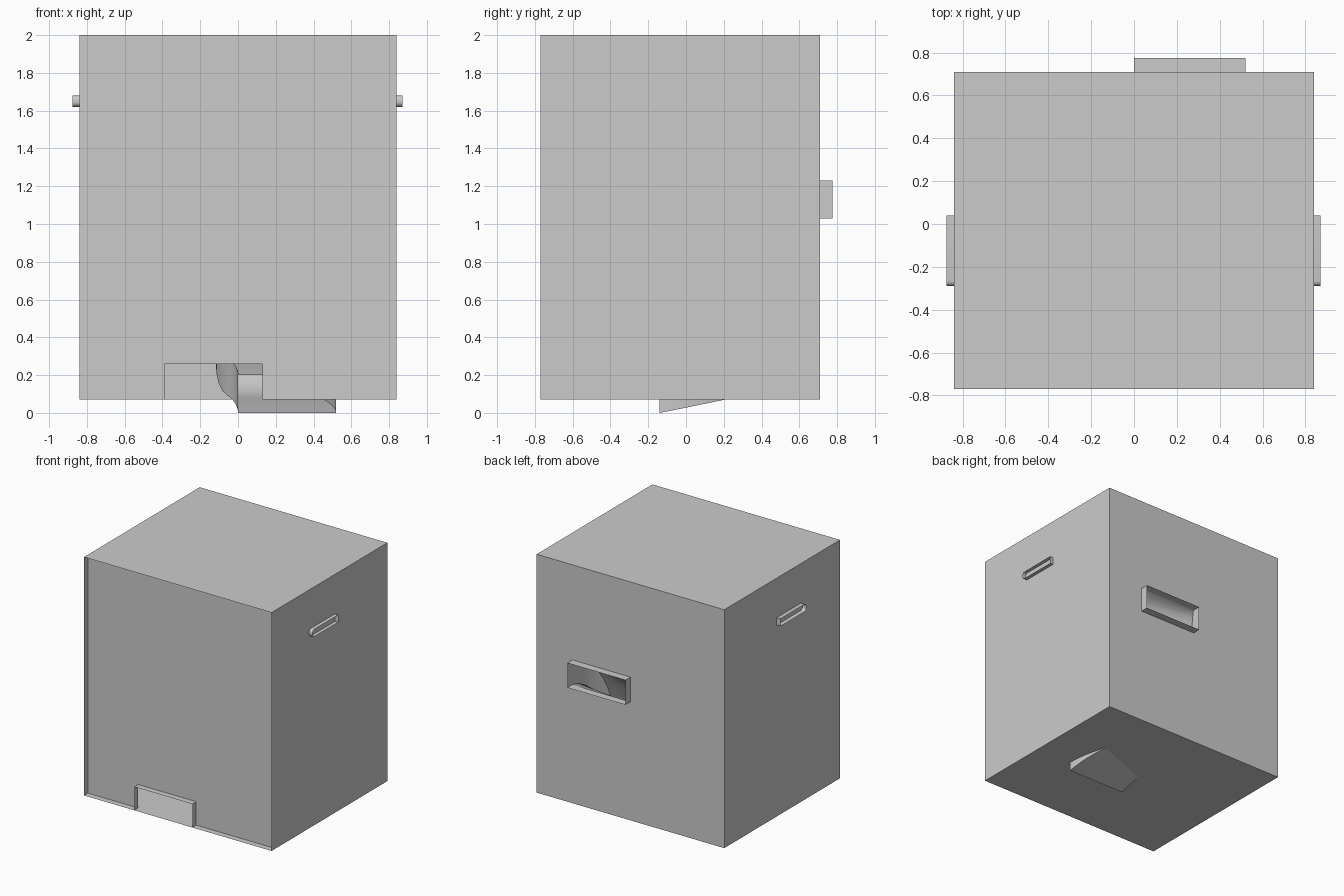
import bpy, bmesh, math
from mathutils import Vector, geometry

if "Cube" in bpy.data.objects:
    bpy.data.objects.remove(bpy.data.objects["Cube"])

X, Y0, Y1, Z0, Z1 = 0.84, -0.77, 0.71, 0.07, 2.0
RECESS = -0.72                       # plane of the inset front panel
HATCH = (-0.39, 0.13, 0.07, 0.26)    # front opening x0, x1, z0, z1
INLET = (0.0, 0.52, 1.03, 1.23)      # rear opening


def finish(name, bm, smooth=False):
    bmesh.ops.remove_doubles(bm, verts=bm.verts, dist=1e-5)
    me = bpy.data.meshes.new(name)
    bm.to_mesh(me)
    bm.free()
    ob = bpy.data.objects.new(name, me)
    bpy.context.collection.objects.link(ob)
    if smooth:
        bpy.ops.object.select_all(action='DESELECT')
        ob.select_set(True)
        bpy.context.view_layer.objects.active = ob
        bpy.ops.object.shade_smooth_by_angle(angle=math.radians(35))
    return ob


def loft(name, rings, smooth=False):
    """Open-ended thin tube through closed rings of points."""
    bm = bmesh.new()
    rows = [[bm.verts.new(p) for p in r] for r in rings]
    n = len(rows[0])
    for a, b in zip(rows, rows[1:]):
        for i in range(n):
            j = (i + 1) % n
            bm.faces.new((a[i], a[j], b[j], b[i]))
    bmesh.ops.recalc_face_normals(bm, faces=bm.faces)
    return finish(name, bm, smooth)


def panel(name, y, hole, front):
    """Vertical sheet with a rectangular opening."""
    xs = [-X, hole[0], hole[1], X]
    zs = [Z0, hole[2], hole[3], Z1]
    bm = bmesh.new()
    for i in range(3):
        for k in range(3):
            if (i, k) == (1, 1) or zs[k + 1] - zs[k] < 1e-4:
                continue
            q = [(xs[i], y, zs[k]), (xs[i + 1], y, zs[k]),
                 (xs[i + 1], y, zs[k + 1]), (xs[i], y, zs[k + 1])]
            bm.faces.new([bm.verts.new(p) for p in (q if front else q[::-1])])
    return finish(name, bm)


def rect(r, y):
    return [(r[0], y, r[2]), (r[1], y, r[2]), (r[1], y, r[3]), (r[0], y, r[3])]


# Cabinet shell: sides, top and floor, reaching forward of the front panel
loft("cabinet_shell", [rect((-X, X, Z0, Z1), Y0), rect((-X, X, Z0, Z1), Y1)])
panel("front_panel", RECESS, HATCH, True)
panel("back_panel", Y1, INLET, False)

# Projecting frames around the two openings
loft("hatch_frame", [rect(HATCH, Y0), rect(HATCH, RECESS)])
loft("inlet_frame", [rect(INLET, Y1), rect(INLET, 0.775)])

# Curved chute dropping from the rear inlet through the floor
turn = []
for i in range(9):                   # lower bend around a vertical axis
    t = math.radians(27) * i / 8
    turn.append(Vector((-0.44 + 0.70 * math.cos(t), -0.14 + 0.70 * math.sin(t),
                        0.07 * math.degrees(t) / 21)))
end = turn[-1]
run = (turn[-1] - turn[-2]).normalized()
path = turn + geometry.interpolate_bezier(
    end, end + run * 0.3, Vector((0.26, 0.5, 1.0)), Vector((0.26, Y1, 1.03)), 16)[1:]
rings = []
for i, p in enumerate(path):
    d = path[min(i + 1, len(path) - 1)] - path[max(i - 1, 0)]
    if i in (0, len(path) - 1):
        d = Vector((0, 1, 0))
    side = Vector((d.y, -d.x, 0)).normalized() * 0.26
    up = Vector((0, 0, 0.2))
    rings.append([p - side, p + side, p + side + up, p - side + up])
loft("chute", rings, True)

# Slot-shaped rims on both sides, rounded towards the front
r, ya, yb, za, zb = 0.025, -0.29, 0.04, 1.62, 1.68
outline = [(yb, za), (yb, zb)]
for cz, start in ((zb - r, 90), (za + r, 180)):
    for k in range(6):
        a = math.radians(start + 18 * k)
        outline.append((ya + r + r * math.cos(a), cz + r * math.sin(a)))
for side, reach in ((1, 0.87), (-1, 0.875)):
    loft("right_handle_rim" if side > 0 else "left_handle_rim",
         [[(side * d, y, z) for y, z in outline] for d in (X, reach)], True)
